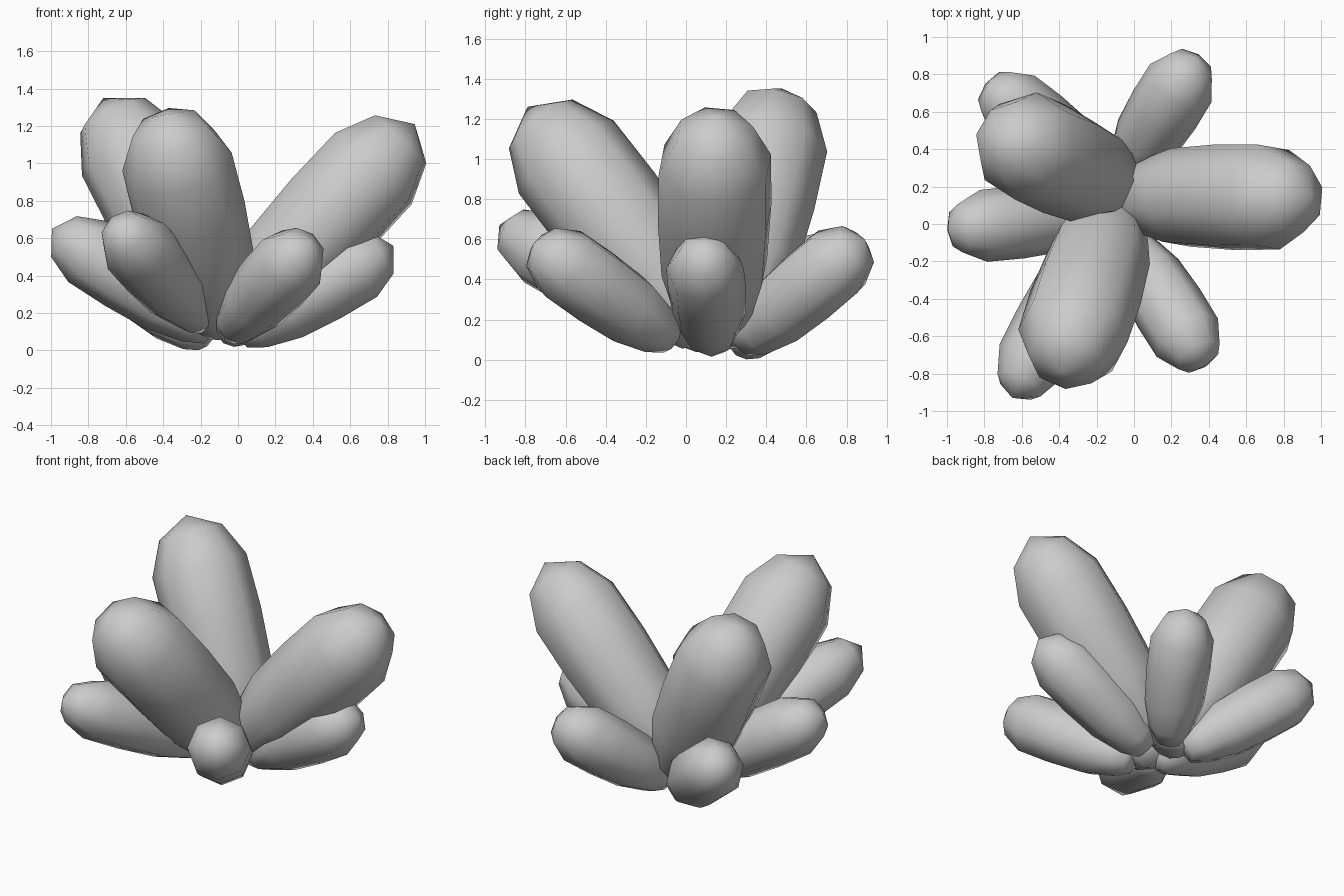
import bpy, bmesh, math
from mathutils import Vector

if "Cube" in bpy.data.objects:
    bpy.data.objects.remove(bpy.data.objects["Cube"])

SIDES = 8
# (fraction along leaf, fraction of leaf radius)
PROFILE = [(0.01, 0.42), (0.11, 0.69), (0.31, 0.94), (0.55, 1.01), (0.78, 1.0), (0.925, 0.67)]


def leaf(name, base, tip, radius, roll=0.0):
    """Plump leaf: rings swept from a narrow base to a blunt rounded tip."""
    base, tip = Vector(base), Vector(tip)
    axis = tip - base
    d = axis.normalized()
    side = d.cross(Vector((0, 0, 1))).normalized()
    up = side.cross(d)
    bm = bmesh.new()
    rings = []
    for t, f in PROFILE:
        ring = []
        for i in range(SIDES):
            a = 2 * math.pi * i / SIDES + roll
            offset = side * math.cos(a) + up * math.sin(a)
            ring.append(bm.verts.new(base + axis * t + offset * radius * f))
        rings.append(ring)
    start, end = bm.verts.new(base), bm.verts.new(tip)
    for i in range(SIDES):
        j = (i + 1) % SIDES
        for a, b in zip(rings, rings[1:]):
            bm.faces.new((a[i], a[j], b[j], b[i]))
        bm.faces.new((start, rings[0][j], rings[0][i]))
        bm.faces.new((end, rings[-1][i], rings[-1][j]))
    bmesh.ops.recalc_face_normals(bm, faces=bm.faces)
    for f in bm.faces:
        f.smooth = True
    mesh = bpy.data.meshes.new(name)
    bm.to_mesh(mesh)
    bm.free()
    obj = bpy.data.objects.new(name, mesh)
    bpy.context.collection.objects.link(obj)


# Three tall inner leaves
leaf("inner_leaf_right", (-0.06, 0.14, 0.13), (0.945, 0.145, 1.21), 0.29, -0.26)
leaf("inner_leaf_back", (-0.07, 0.19, 0.10), (-0.72, 0.48, 1.35), 0.295, -0.26)
leaf("inner_leaf_front", (-0.10, 0.09, 0.12), (-0.39, -0.79, 1.26), 0.298, -0.26)

# Six low outer leaves
leaf("outer_leaf_left", (-0.13, 0.06, 0.10), (-0.995, -0.03, 0.65), 0.193)
leaf("outer_leaf_back_left", (-0.17, 0.27, 0.065), (-0.785, 0.745, 0.56), 0.193)
leaf("outer_leaf_back_right", (-0.05, 0.27, 0.08), (0.335, 0.89, 0.60), 0.193)
leaf("outer_leaf_right", (0.00, 0.13, 0.08), (0.83, 0.085, 0.56), 0.193)
leaf("outer_leaf_front_right", (-0.05, -0.07, 0.10), (0.38, -0.76, 0.58), 0.193)
leaf("outer_leaf_front_left", (-0.18, -0.02, 0.16), (-0.65, -0.93, 0.67), 0.193)
